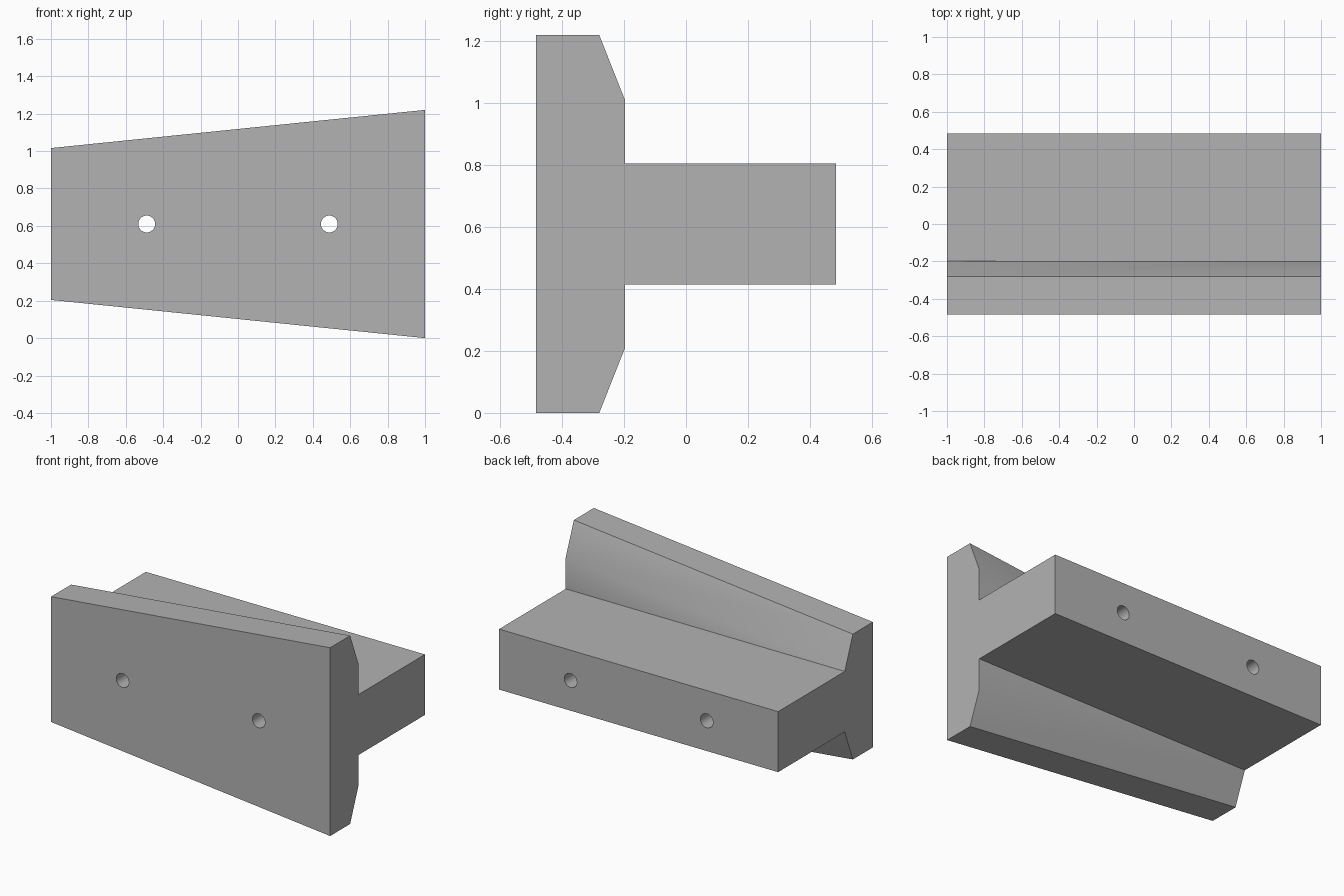
import bpy
import bmesh
import math

if "Cube" in bpy.data.objects:
    bpy.data.objects.remove(bpy.data.objects["Cube"], do_unlink=True)

MID = 0.61          # height of the symmetry plane
HALF_DEPTH = 0.485
BEVEL_Y, BACK_Y = -0.28, -0.197
BEVEL_DROP = 0.21
STEM = 0.196        # half height of the stem

grey = bpy.data.materials.new("plain grey")
grey.use_nodes = True
colour = (0.45, 0.45, 0.45, 1)
grey.diffuse_color = colour
grey.node_tree.nodes["Principled BSDF"].inputs["Base Color"].default_value = colour


def section(bm, x, half):
    """T-shaped cross-section, mirrored about the middle height."""
    upper = [(-HALF_DEPTH, half), (BEVEL_Y, half), (BACK_Y, half - BEVEL_DROP),
             (BACK_Y, STEM), (HALF_DEPTH, STEM)]
    outline = upper + [(y, -z) for y, z in reversed(upper)]
    return [bm.verts.new((x, y, MID + z)) for y, z in outline]


# T-shaped block, tapering towards -x, where the bevel runs into the stem
bm = bmesh.new()
small = section(bm, -1, STEM + BEVEL_DROP)
large = section(bm, 1, MID)
bm.faces.new(small)
bm.faces.new(large)
for i in range(len(small)):
    j = (i + 1) % len(small)
    bm.faces.new((small[i], small[j], large[j], large[i]))
bmesh.ops.remove_doubles(bm, verts=bm.verts, dist=0.001)
bmesh.ops.recalc_face_normals(bm, faces=bm.faces)
mesh = bpy.data.meshes.new("tapered_t_block")
bm.to_mesh(mesh)
bm.free()
mesh.materials.append(grey)
block = bpy.data.objects.new("tapered_t_block", mesh)
bpy.context.collection.objects.link(block)

# Two bolt holes from front to back
for side in (-1, 1):
    bpy.ops.mesh.primitive_cylinder_add(vertices=48, radius=0.045, depth=1.2,
                                        location=(side * 0.488, 0, MID),
                                        rotation=(math.pi / 2, 0, 0))
    cutter = bpy.context.object
    cutter.name = "hole_cutter"
    cutter.hide_render = True
    cutter.data.materials.append(grey)
    cut = block.modifiers.new("bolt_hole", "BOOLEAN")
    cut.operation = "DIFFERENCE"
    cut.solver = "EXACT"
    cut.object = cutter
    bpy.ops.object.select_all(action="DESELECT")
    block.select_set(True)
    bpy.context.view_layer.objects.active = block
    bpy.ops.object.modifier_apply(modifier=cut.name)
    bpy.data.objects.remove(cutter, do_unlink=True)

# Soft shading across the bevel and inside the holes
bpy.ops.object.shade_smooth_by_angle(angle=math.radians(30))
